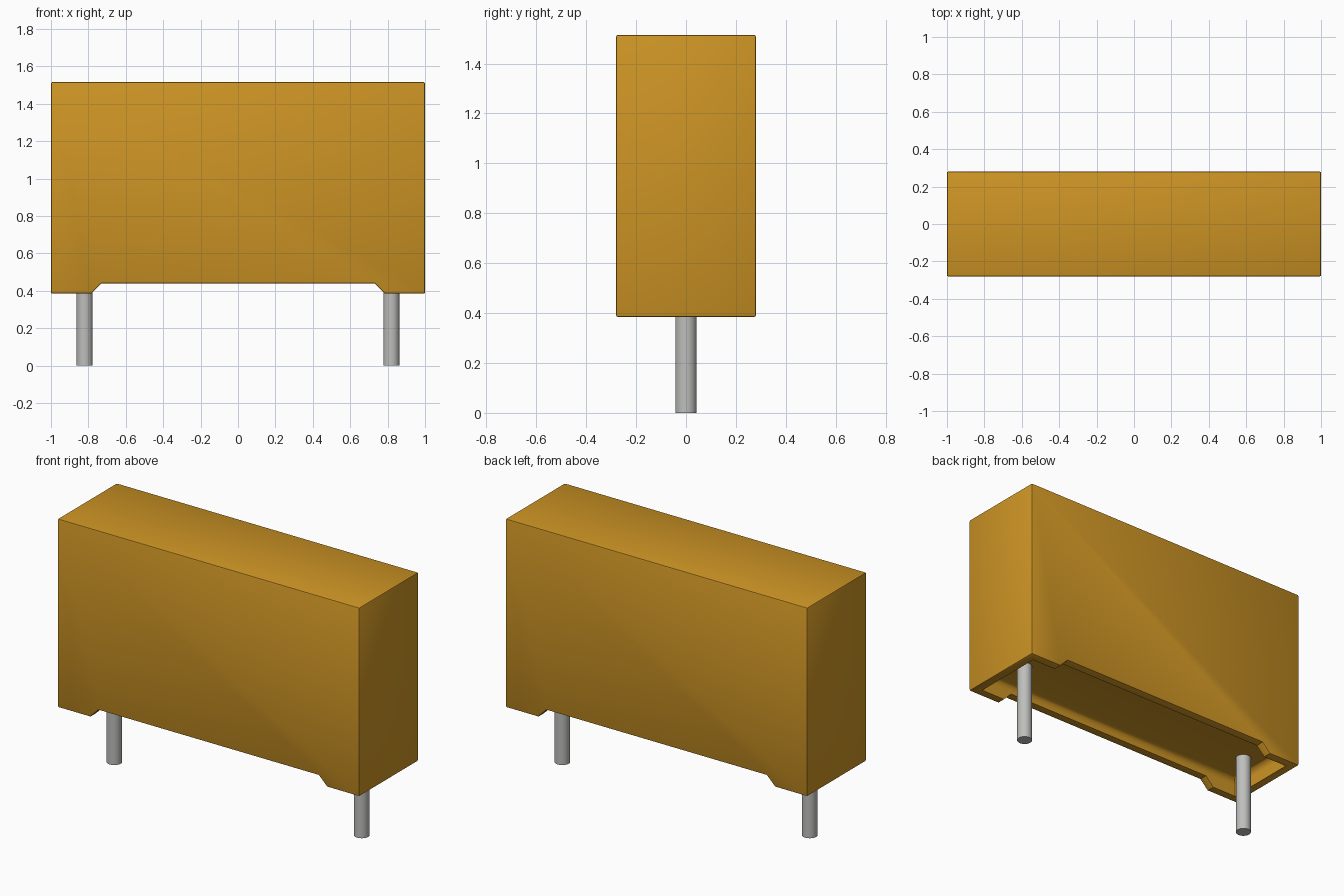
import bpy, bmesh, math
from mathutils import Matrix

cube = bpy.data.objects.get("Cube")
if cube:
    bpy.data.objects.remove(cube, do_unlink=True)


def material(name, rgb, rough):
    m = bpy.data.materials.new(name)
    m.use_nodes = True
    m.diffuse_color = (*rgb, 1)
    bsdf = m.node_tree.nodes["Principled BSDF"]
    bsdf.inputs["Base Color"].default_value = (*rgb, 1)
    bsdf.inputs["Roughness"].default_value = rough
    return m


def add_object(name, bm, mat):
    bmesh.ops.recalc_face_normals(bm, faces=bm.faces[:])
    mesh = bpy.data.meshes.new(name)
    bm.to_mesh(mesh)
    bm.free()
    obj = bpy.data.objects.new(name, mesh)
    bpy.context.collection.objects.link(obj)
    mesh.materials.append(mat)
    return obj


def activate(obj):
    bpy.ops.object.select_all(action='DESELECT')
    obj.select_set(True)
    bpy.context.view_layer.objects.active = obj


amber = material("amber plastic", (0.61, 0.296, 0.018), 0.5)
metal = material("grey metal", (0.515, 0.515, 0.505), 0.4)

BOTTOM, NOTCH, FLOOR, TOP = 0.385, 0.44, 0.49, 1.515
HALF_X, HALF_Y, WALL = 1.0, 0.28, 0.053

# Case: front outline with the raised lower edge, extruded front to back
half = [(0.73, NOTCH), (0.785, BOTTOM), (HALF_X, BOTTOM), (HALF_X, TOP)]
outline = half + [(-x, z) for x, z in reversed(half)]
bm = bmesh.new()
face = bm.faces.new([bm.verts.new((x, -HALF_Y, z)) for x, z in outline])
ext = bmesh.ops.extrude_face_region(bm, geom=[face])
bmesh.ops.translate(bm, vec=(0, 2 * HALF_Y, 0),
                    verts=[v for v in ext["geom"] if isinstance(v, bmesh.types.BMVert)])
case = add_object("case", bm, amber)

# Recess cutter: rounded box open through the underside
bm = bmesh.new()
low = 0.2
size = (2 * (HALF_X - WALL), 2 * (HALF_Y - WALL), FLOOR - low)
bmesh.ops.create_cube(bm, size=1, matrix=Matrix.Translation((0, 0, (FLOOR + low) / 2))
                      @ Matrix.Diagonal((*size, 1)))
top_edges = [e for e in bm.edges if all(v.co.z > FLOOR - 0.01 for v in e.verts)]
bmesh.ops.bevel(bm, geom=top_edges, offset=0.04, segments=5, profile=0.5, affect='EDGES')
cutter = add_object("recess_cutter", bm, amber)
cutter.hide_render = True

# Fine edge rounding, then hollow the underside
activate(case)
bevel = case.modifiers.new("edge rounding", 'BEVEL')
bevel.width, bevel.segments = 0.007, 2
bevel.limit_method, bevel.angle_limit = 'ANGLE', math.radians(60)
cut = case.modifiers.new("recess", 'BOOLEAN')
cut.operation, cut.solver, cut.object = 'DIFFERENCE', 'EXACT', cutter
for name in [m.name for m in case.modifiers]:
    bpy.ops.object.modifier_apply(modifier=name)
bpy.data.objects.remove(cutter, do_unlink=True)
bpy.ops.object.shade_smooth_by_angle(angle=math.radians(35))

# Two round pins running up to the recess floor
for side, x in (("right", -0.82), ("left", 0.82)):
    bm = bmesh.new()
    length = FLOOR + 0.02
    bmesh.ops.create_cone(bm, cap_ends=True, segments=32, radius1=0.043, radius2=0.043,
                          depth=length, matrix=Matrix.Translation((x, 0, length / 2)))
    pin = add_object(side + "_pin", bm, metal)
    activate(pin)
    bpy.ops.object.shade_smooth_by_angle(angle=math.radians(35))
